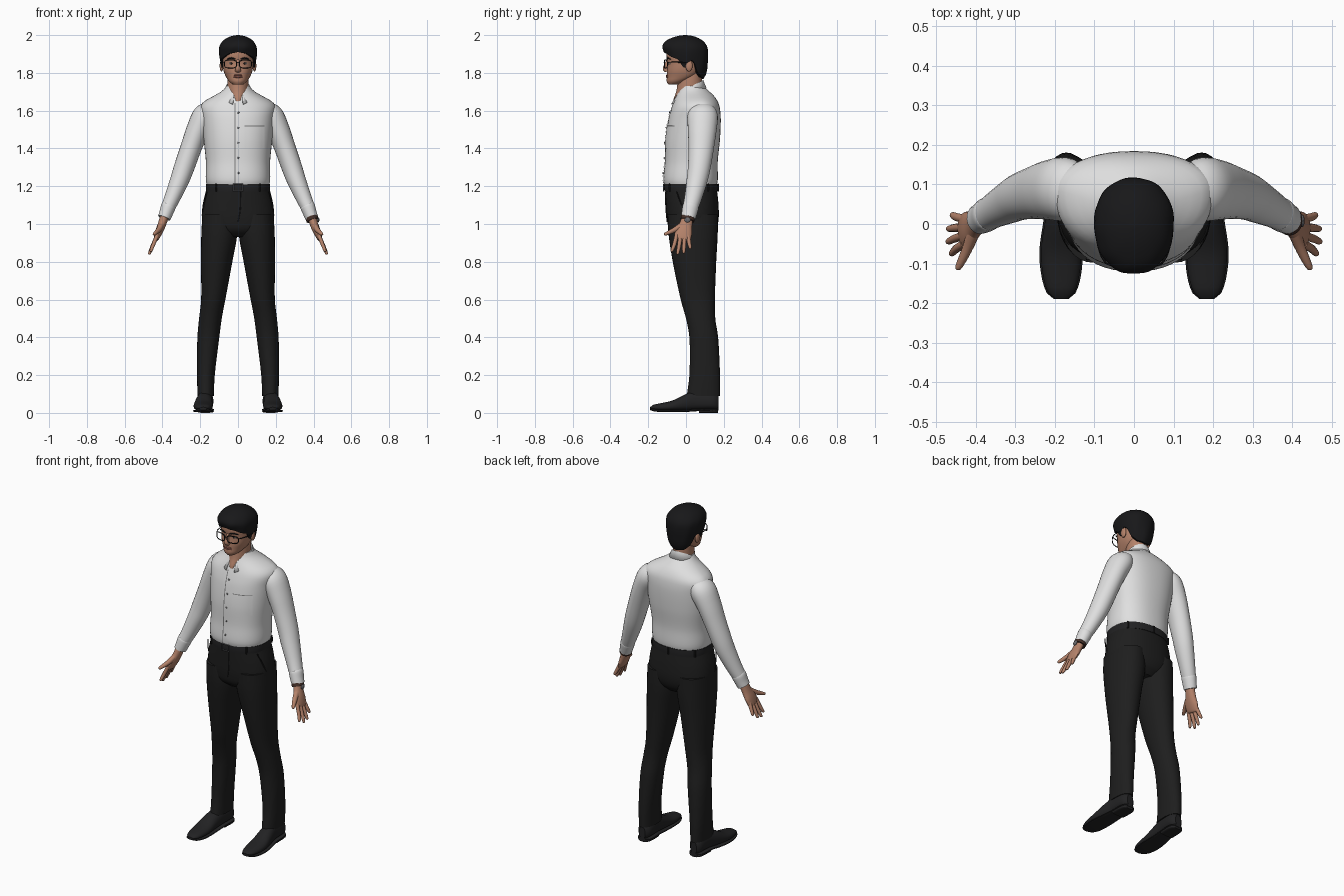
import bpy, bmesh, math
from mathutils import Vector


def mat(name, r, g, b):
    m = bpy.data.materials.new(name)
    m.diffuse_color = (r, g, b, 1)
    return m


SHIRT = mat("white shirt", .74, .74, .74)
SEAM = mat("grey seam", .2, .2, .2)
CLOTH = mat("black cloth", .013, .013, .013)
LEATHER = mat("black leather", .016, .016, .017)
HAIR = mat("black hair", .009, .009, .01)
SKIN = mat("skin", .46, .225, .145)
LIP = mat("lip", .33, .12, .09)
EYE = mat("eye white", .6, .56, .52)
METAL = mat("metal", .15, .15, .16)
STRAP = mat("brown strap", .06, .03, .022)


def grid(name, rows, m, loop=True, cap=True):
    """Skin rows of points into one smooth surface."""
    bm = bmesh.new()
    vs = [[bm.verts.new(p) for p in r] for r in rows]
    n = len(rows[0])
    for a, b in zip(vs, vs[1:]):
        for i in range(n if loop else n - 1):
            j = (i + 1) % n
            bm.faces.new((a[i], a[j], b[j], b[i]))
    if cap and loop:
        bm.faces.new(vs[0])
        bm.faces.new(vs[-1])
    bmesh.ops.recalc_face_normals(bm, faces=bm.faces)
    me = bpy.data.meshes.new(name)
    bm.to_mesh(me)
    bm.free()
    me.materials.append(m)
    o = bpy.data.objects.new(name, me)
    bpy.context.collection.objects.link(o)
    return o


def interp(keys, t):
    """Smooth cubic interpolation of key rows by their first value."""
    k = max(0, min(len(keys) - 2, sum(q[0] <= t for q in keys) - 1))
    a, b = keys[k], keys[k + 1]
    p, q = keys[max(k - 1, 0)], keys[min(k + 2, len(keys) - 1)]
    h = b[0] - a[0]
    u = (t - a[0]) / h
    out = []
    for i in range(1, len(a)):
        ma, mb = (b[i] - p[i]) / (b[0] - p[0]) * h, (q[i] - a[i]) / (q[0] - a[0]) * h
        out.append((2*u**3 - 3*u*u + 1) * a[i] + (u**3 - 2*u*u + u) * ma
                   + (3*u*u - 2*u**3) * b[i] + (u**3 - u*u) * mb)
    return out


def section(keys, z, a, s=1, k=1):
    """Point at angle a (0 = front); keys are z, cx, rx, y front, y middle, y back, power."""
    cx, rx, yf, yc, yb, n = interp(keys, z)
    sn, cs = math.sin(a), math.cos(a)
    x = math.copysign(abs(sn) ** (2 / n), sn) * rx * k
    y = abs(cs) ** (2 / n) * k
    return (s * (cx + x), yc - y * (yc - yf) if cs > 0 else yc + y * (yb - yc), z)


def loft(name, keys, m, s=1, rows=24, cols=32):
    z0, z1 = keys[0][0], keys[-1][0]
    return grid(name, [[section(keys, z0 + (z1 - z0) * r / rows, math.tau * c / cols, s)
                        for c in range(cols)] for r in range(rows + 1)], m)


def sweep(name, path, m, s=1, cols=16, steps=4, closed=False):
    """Tube along x, y, z, thickness, depth (y-ish) points."""
    if closed:
        pts = path + path[:1]
    else:
        keys = [(i,) + tuple(p) for i, p in enumerate(path)]
        N = (len(path) - 1) * steps
        pts = [interp(keys, i / steps) for i in range(N + 1)]
    rows = []
    for i, p in enumerate(pts):
        a, b = pts[max(i - 1, 0)], pts[min(i + 1, len(pts) - 1)]
        if closed and i in (0, len(pts) - 1):
            a, b = pts[-2], pts[1]
        t = (Vector(b[:3]) - Vector(a[:3])).normalized()
        ref = Vector((0, 1, 0)) if abs(t.y) < .9 else Vector((0, 0, 1))
        u = (ref - t * t.dot(ref)).normalized()
        v = t.cross(u)
        row = [Vector(p[:3]) + u * p[4] * math.cos(w) + v * p[3] * math.sin(w)
               for w in [math.tau * c / cols for c in range(cols)]]
        rows.append([(s * q.x, q.y, q.z) for q in row])
    return grid(name, rows, m, cap=not closed)


def ball(name, loc, size, m):
    keys = range(1, 12)
    return grid(name, [[(loc[0] + size[0] * math.sin(math.pi * k / 12) * math.cos(math.tau * c / 16),
                         loc[1] + size[1] * math.sin(math.pi * k / 12) * math.sin(math.tau * c / 16),
                         loc[2] - size[2] * math.cos(math.pi * k / 12)) for c in range(16)]
                       for k in keys], m)


# Shirt body
torso = [(1.19, 0, .16, -.108, .03, .16, 2.3), (1.23, 0, .17, -.12, .03, .168, 2.3),
         (1.33, 0, .17, -.112, .04, .168, 2.3), (1.45, 0, .182, -.108, .06, .18, 2.3),
         (1.56, 0, .192, -.092, .075, .184, 2.3), (1.62, 0, .2, -.075, .085, .178, 2.2),
         (1.65, 0, .178, -.064, .08, .167, 2.1), (1.68, 0, .125, -.052, .065, .147, 2),
         (1.705, 0, .083, -.04, .045, .12, 2), (1.73, 0, .062, -.03, .03, .095, 2)]
loft("shirt_body", torso, SHIRT, rows=36, cols=48)


def front_plate(name, x0, x1, z0, z1, m, lift):
    """Thin patch lying on the shirt front."""
    def pt(x, z):
        _, rx, yf, yc, yb, n = interp(torso, z)
        return (x, yc - (yc - yf) * (1 - min(1, abs(x) / rx) ** n) ** (1 / n) - lift, z)
    grid(name, [[pt(x0 + (x1 - x0) * i / 6, z0 + (z1 - z0) * j / 20) for i in range(7)]
                for j in range(21)], m, loop=False)


front_plate("placket", -.017, .017, 1.215, 1.65, SHIRT, .003)
front_plate("placket_seam", -.018, -.013, 1.215, 1.64, SEAM, .004)
front_plate("pocket", .035, .14, 1.4, 1.52, SHIRT, .003)
front_plate("pocket_hem", .035, .14, 1.517, 1.521, SEAM, .005)
for i in range(5):
    z = 1.27 + i * .08
    ball("button", (.002, interp(torso, z)[2] - .004, z), (.005, .003, .005), SEAM)

# Neck and folded collar
loft("neck", [(1.63, 0, .022, -.07, .0, .05, 2), (1.66, 0, .036, -.066, .01, .07, 2),
              (1.7, 0, .053, -.052, .02, .085, 2), (1.75, 0, .056, -.045, .025, .085, 2),
              (1.82, 0, .056, -.04, .03, .085, 2)], SKIN)
inner, fold, outer = [], [], []
for i in range(41):
    a = .32 + (math.tau - .64) * i / 40
    f = (1 + math.cos(a)) / 2
    top = 1.762 - .072 * f
    tip = max(0, f - .7) / .3
    for row, r, z in ((inner, .058, top - .03), (fold, .064, top),
                      (outer, .08 + .008 * tip, top - .042 - .016 * tip)):
        row.append((r * math.sin(a), .022 - r * 1.08 * math.cos(a) - .012 * tip * (row is outer), z))
collar = grid("collar", [inner, fold, outer], SHIRT, loop=False)
sol = collar.modifiers.new("thickness", 'SOLIDIFY')
sol.thickness = .005

# Head
head = [(1.738, 0, .026, -.092, -.06, -.03, 2), (1.752, 0, .045, -.102, -.05, .0, 2),
        (1.78, 0, .064, -.101, -.01, .05, 2.2), (1.81, 0, .076, -.1, .0, .075, 2.3),
        (1.85, 0, .082, -.097, .005, .09, 2.3), (1.9, 0, .084, -.103, .005, .1, 2.2),
        (1.95, 0, .075, -.09, .0, .09, 2), (1.98, 0, .04, -.05, 0, .05, 2)]
loft("head", head, SKIN)
sweep("nose", [(0, -.094, 1.868, .008, .008), (0, -.102, 1.845, .009, .011),
               (0, -.109, 1.822, .014, .014), (0, -.101, 1.808, .015, .009)], SKIN)
for z, h in ((1.787, .005), (1.779, .006)):
    ball("lips", (0, -.098, z), (.025, .008, h), LIP)

# Hair cap with a lower edge that follows hairline, ears and nape
hair = [(1.76, 0, .062, -.09, .01, .088, 2), (1.8, 0, .08, -.09, .01, .108, 2.1),
        (1.85, 0, .092, -.1, .005, .114, 2.2), (1.9, 0, .1, -.113, .0, .117, 2.2),
        (1.94, 0, .098, -.126, .0, .112, 2.2), (1.97, 0, .08, -.106, -.005, .09, 2),
        (1.988, 0, .053, -.068, -.005, .058, 2), (1.997, 0, .026, -.035, -.005, .028, 2),
        (2.0, 0, .004, -.01, -.005, 0, 2)]
line = [(0, 1.91), (25, 1.902), (45, 1.886), (68, 1.872), (78, 1.83), (90, 1.828), (97, 1.868),
        (108, 1.86), (118, 1.805), (140, 1.778), (181, 1.768)]


def edge(a):
    d = abs((math.degrees(a) + 180) % 360 - 180)
    for (p, v), (q, w) in zip(line, line[1:]):
        if p <= d <= q:
            return v + (w - v) * (d - p) / (q - p)


rows = []
for k in range(19):
    row = []
    for c in range(72):
        a = math.tau * c / 72
        e = edge(a)
        t = min(k, 17) / 17
        z = e + (2 - e) * math.cos(t * math.pi / 2)
        wave = 1 + .012 * t * math.sin(9 * a + 6 * t)
        row.append(section(hair, z, a, 1, .8 if k == 18 else wave))
    rows.append(row)
grid("hair", rows, HAIR)

# Eyes, brows, ears and glasses
for s in (1, -1):
    ball("eye", (s * .034, -.083, 1.85), (.014, .008, .006), EYE)
    ball("iris", (s * .034, -.089, 1.85), (.006, .004, .0055), HAIR)
    sweep("eyebrow", [(.014, -.1, 1.872, .003, .004), (.036, -.098, 1.879, .004, .004),
                      (.06, -.083, 1.872, .002, .003)], HAIR, s, 8)
    ball("ear", (s * .087, .016, 1.838), (.01, .019, .031), SKIN)
    rim = []
    for i in range(24):
        w = math.tau * i / 24
        c, d = math.cos(w), math.sin(w)
        x = .04 + .032 * math.copysign(abs(c) ** .6, c)
        rim.append((x, -.115 + 3.2 * x * x, 1.847 + .021 * math.copysign(abs(d) ** .6, d), .0025, .0025))
    sweep("glasses_rim", rim, HAIR, s, 6, closed=True)
    sweep("glasses_temple", [(.071, -.099, 1.856, .002, .003), (.09, -.06, 1.857, .002, .003),
                             (.093, .015, 1.855, .002, .003)], HAIR, s, 6)
sweep("glasses_bridge", [(-.009, -.114, 1.853, .002, .002), (0, -.116, 1.856, .002, .002),
                         (.009, -.114, 1.853, .002, .002)], HAIR, 1, 6)

# Sleeves, cuffs and hands
for s in (1, -1):
    sweep("sleeve", [(.135, .087, 1.615, .04, .06), (.172, .088, 1.575, .066, .08),
                     (.212, .086, 1.5, .061, .076), (.25, .08, 1.4, .056, .067),
                     (.285, .07, 1.3, .054, .06), (.31, .058, 1.23, .05, .055),
                     (.347, .038, 1.14, .042, .046), (.376, .02, 1.075, .036, .04)], SHIRT, s, 28)
    sweep("cuff", [(.366, .026, 1.098, .034, .038), (.369, .025, 1.092, .039, .043),
                   (.38, .018, 1.06, .036, .041), (.391, .012, 1.032, .034, .038)], SHIRT, s, 24)
    sweep("palm", [(.383, .014, 1.06, .023, .027), (.402, .0, 1.0, .022, .034),
                   (.418, -.012, .96, .02, .045), (.432, -.018, .925, .014, .043),
                   (.436, -.02, .915, .008, .035)], SKIN, s, 20)
    for y0, y1, x1, z1 in ((-.05, -.074, .462, .852), (-.029, -.044, .47, .838),
                           (-.008, -.012, .469, .844), (.012, .022, .46, .868)):
        ym = (y0 + y1) / 2
        sweep("finger", [(.428, y0, .94, .011, .011), ((.434 + x1) / 2, ym, (.93 + z1) / 2, .01, .0105),
                         (x1 - .002, y1, z1 + .008, .008, .008), (x1, y1, z1, .003, .003)], SKIN, s, 10)
    sweep("thumb", [(.402, -.012, 1.0, .016, .018), (.418, -.055, .972, .014, .014),
                    (.434, -.09, .955, .011, .011), (.444, -.11, .946, .008, .008),
                    (.446, -.115, .943, .003, .003)], SKIN, s, 12)
sweep("watch_strap", [(.389, .011, 1.037, .033, .037), (.395, .007, 1.019, .033, .037)], STRAP, 1, 24)
ball("watch_face", (.425, .008, 1.022), (.006, .016, .014), METAL)

# Trousers
loft("trouser_hips", [(.93, 0, .1, -.045, .04, .12, 2), (.965, 0, .165, -.085, .03, .155, 2.2),
                      (1.02, 0, .19, -.1, .03, .172, 2.3), (1.1, 0, .187, -.106, .03, .172, 2.3),
                      (1.19, 0, .166, -.11, .03, .163, 2.3)], CLOTH, cols=48)
leg = [(.09, .171, .043, .004, .09, .18, 2.2), (.2, .17, .047, .018, .1, .18, 2.2),
       (.4, .157, .058, .018, .095, .17, 2.1), (.5, .146, .06, .0, .08, .155, 2.1),
       (.6, .131, .064, -.028, .065, .153, 2.1), (.8, .113, .083, -.07, .045, .16, 2.1),
       (.95, .099, .095, -.093, .03, .168, 2.2), (1.05, .1, .088, -.098, .03, .168, 2.2)]
for s in (1, -1):
    loft("trouser_leg", leg, CLOTH, s, 32)
    sweep("pocket_edge", [(.165, -.05, 1.17, .003, .003), (.182, -.022, 1.1, .003, .003),
                          (.188, .01, 1.04, .003, .003)], LEATHER, s, 8)
sweep("fly_seam", [(.012, -.108, 1.17, .003, .003), (.012, -.106, 1.08, .003, .003),
                   (.0, -.099, 1.01, .003, .003)], LEATHER, 1, 8)

# Belt, buckle and loops
belt = [(1.172, 0, .169, -.114, .03, .168, 2.3), (1.19, 0, .17, -.116, .03, .169, 2.3),
        (1.213, 0, .169, -.115, .03, .168, 2.3)]
loft("belt", belt, LEATHER, rows=4, cols=48)
buckle = [(x, -.12, z, .003, .003) for x, z in ((-.024, 1.174), (.024, 1.174), (.024, 1.212), (-.024, 1.212))]
sweep("buckle", buckle, METAL, 1, 6, closed=True)
for a in (.7, 2.2, math.pi, -2.2, -.7):
    sweep("belt_loop", [section(belt, z, a, 1, 1.01) + (.005, .005) for z in (1.172, 1.192, 1.213)],
          CLOTH, 1, 8)

# Shoes: uppers lofted heel to toe, with sole and heel block
shoe = [(-.19, .184, .014, .024, .03), (-.175, .184, .032, .018, .042), (-.13, .184, .046, .013, .052),
        (-.07, .184, .051, .013, .066), (0, .18, .046, .014, .1), (.06, .174, .041, .018, .118),
        (.13, .171, .041, .02, .115), (.16, .171, .034, .02, .105), (.172, .171, .02, .022, .09)]


def shoe_loft(name, y0, y1, grow, bounds, s):
    rows = []
    for i in range(25):
        y = y0 + (y1 - y0) * i / 24
        cx, w, lo, hi = interp(shoe, y)
        lo, hi = bounds(lo, hi)
        row = []
        for c in range(24):
            a = math.tau * c / 24
            sn, cs = math.sin(a), math.cos(a)
            wide = w + grow - (.25 * w * max(0, sn) if grow == 0 else 0)
            row.append((s * (cx + wide * math.copysign(abs(cs) ** .7, cs)), y,
                        (lo + hi) / 2 + (hi - lo) / 2 * math.copysign(abs(sn) ** .7, sn)))
        rows.append(row)
    grid(name, rows, LEATHER)


for s in (1, -1):
    shoe_loft("shoe_upper", -.19, .172, 0, lambda lo, hi: (lo, hi), s)
    shoe_loft("shoe_sole", -.19, .172, .004, lambda lo, hi: (lo - .009, lo + .004), s)
    shoe_loft("shoe_heel", .07, .17, .002, lambda lo, hi: (0, lo), s)

bpy.ops.object.select_all(action='SELECT')
bpy.context.view_layer.objects.active = collar
bpy.ops.object.shade_smooth_by_angle(angle=math.radians(40))
